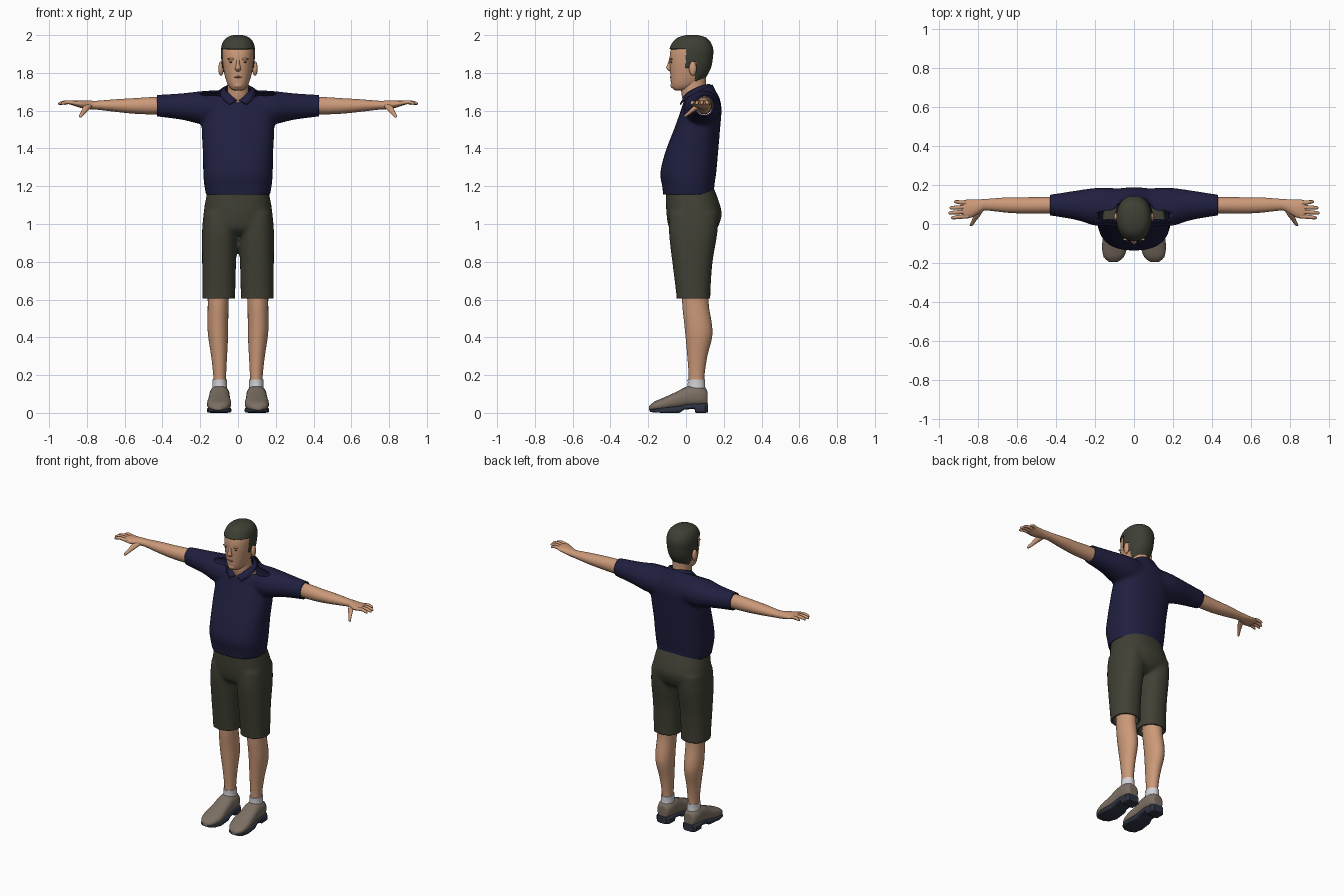
import bpy, bmesh, math
from mathutils import Vector

cube = bpy.data.objects.get("Cube")
if cube:
    bpy.data.objects.remove(cube, do_unlink=True)


def material(name, r, g, b):
    m = bpy.data.materials.new(name)
    m.use_nodes = True
    m.diffuse_color = (r, g, b, 1)
    bsdf = next(n for n in m.node_tree.nodes if n.type == 'BSDF_PRINCIPLED')
    bsdf.inputs["Base Color"].default_value = (r, g, b, 1)
    bsdf.inputs["Roughness"].default_value = 0.8
    return m


SKIN = material("skin", .60, .32, .19)
HAIR = material("dark hair", .048, .05, .034)
SHIRT = material("navy cloth", .014, .014, .052)
SHORTS = material("olive cloth", .052, .052, .035)
SHOE = material("taupe leather", .20, .16, .125)
SOLE = material("slate rubber", .027, .034, .055)
SOCK = material("white cotton", .65, .65, .68)
EYE = material("eye brown", .10, .05, .03)
LIP = material("lip", .38, .15, .10)

# Each axis sweeps rings whose two radii lie along the other two directions
SPAN = {'X': (1, 2), 'Y': (0, 2), 'Z': (0, 1)}


def spline(rows, sub):
    """Catmull-Rom interpolation of the ring rows."""
    rows = [Vector(r) for r in rows]
    out = []
    for i in range(len(rows) - 1):
        a, b, c, d = (rows[max(0, min(len(rows) - 1, i + k))] for k in (-1, 0, 1, 2))
        for s in range(sub):
            t = s / sub
            out.append(b + (c - a) * (t / 2) + (a * 2 - b * 5 + c * 4 - d) * (t * t / 2)
                       + (b * 3 - a - c * 3 + d) * (t ** 3 / 2))
    return out + [rows[-1]]


def loft(bm, rows, axis='Z', power=2, segs=28, sub=4):
    """Closed skin over rings given as x, y, z, first radius, second radius."""
    u, v = SPAN[axis]
    rings = []
    for row in spline(rows, sub):
        ring = []
        for k in range(segs):
            a = math.tau * k / segs
            p = Vector(row[:3])
            for i, w, r in ((u, math.cos(a), row[3]), (v, math.sin(a), row[4])):
                p[i] += r * math.copysign(abs(w) ** (2 / power), w)
            p.z = max(p.z, 0)
            ring.append(bm.verts.new(p))
        rings.append(ring)
    for lo, hi in zip(rings, rings[1:]):
        for k in range(segs):
            n = (k + 1) % segs
            bm.faces.new((lo[k], lo[n], hi[n], hi[k]))
    bm.faces.new(rings[0])
    bm.faces.new(rings[-1])


def finish(name, bm, mat, mirror=False, angle=50):
    bmesh.ops.recalc_face_normals(bm, faces=bm.faces)
    mesh = bpy.data.meshes.new(name)
    bm.to_mesh(mesh)
    bm.free()
    mesh.materials.append(mat)
    for f in mesh.polygons:
        f.use_smooth = True
    mesh.set_sharp_from_angle(angle=math.radians(angle))
    ob = bpy.data.objects.new(name, mesh)
    bpy.context.collection.objects.link(ob)
    if mirror:
        ob.modifiers.new("Mirror", 'MIRROR').use_mirror_merge = False
    return ob


def part(name, mat, rows, axis='Z', mirror=False, angle=50, **kw):
    bm = bmesh.new()
    loft(bm, rows, axis, **kw)
    return finish(name, bm, mat, mirror, angle)


def blob(name, mat, loc, size, mirror=False):
    bm = bmesh.new()
    bmesh.ops.create_uvsphere(bm, u_segments=20, v_segments=12, radius=1)
    for v in bm.verts:
        v.co = Vector(loc) + Vector(size) * Vector((0, 0, 0)).length + Vector(
            [c * s for c, s in zip(v.co, size)])
    return finish(name, bm, mat, mirror)


def thicken(ob, amount):
    m = ob.modifiers.new("Thickness", 'SOLIDIFY')
    m.thickness, m.offset = amount, -1


def garment(name, mat, bm, cuts, thickness):
    """Fuse overlapping lofts into one cloth, then trim its openings."""
    ob = finish(name, bm, mat)
    m = ob.modifiers.new("Fuse", 'REMESH')
    m.mode, m.voxel_size = 'VOXEL', .011
    m = ob.modifiers.new("Relax", 'SMOOTH')
    m.factor, m.iterations = .5, 6
    graph = bpy.context.evaluated_depsgraph_get()
    mesh = bpy.data.meshes.new_from_object(ob.evaluated_get(graph))
    bpy.data.objects.remove(ob, do_unlink=True)
    bm = bmesh.new()
    bm.from_mesh(mesh)
    for co, no in cuts:
        bmesh.ops.bisect_plane(bm, geom=bm.verts[:] + bm.edges[:] + bm.faces[:],
                               plane_co=co, plane_no=no, clear_outer=True)
    thicken(finish(name, bm, mat), thickness)


# Shirt: torso and both sleeves
bm = bmesh.new()
loft(bm, [(0, .015, 1.12, .162, .132), (0, .012, 1.2, .178, .138), (0, .012, 1.27, .184, .148),
          (0, .03, 1.38, .186, .14), (0, .058, 1.5, .192, .122), (0, .08, 1.6, .185, .108),
          (0, .085, 1.66, .15, .095), (0, .075, 1.70, .10, .085), (0, .06, 1.76, .072, .07)],
     power=2.4, segs=40)
for s in (-1, 1):
    loft(bm, [(s * .05, .09, 1.61, .09, .095), (s * .13, .088, 1.615, .098, .092),
              (s * .2, .088, 1.616, .097, .087), (s * .3, .096, 1.622, .075, .07),
              (s * .46, .097, 1.627, .049, .055)], 'X')
garment("polo_shirt", SHIRT, bm,
        [((0, 0, 1.155), (0, 0, -1)), ((.43, 0, 0), (1, 0, 0)), ((-.43, 0, 0), (-1, 0, 0)),
         ((0, .13, 1.735), (0, -.5, 1))], .008)

# Folded collar: a strip from the nape round to the front tip
bm = bmesh.new()
inner = spline([(0, .128, 1.74), (.05, .1, 1.738), (.072, .05, 1.72), (.045, 0, 1.69), (.006, -.022, 1.655)], 4)
outer = spline([(0, .152, 1.705), (.065, .12, 1.708), (.097, .05, 1.695), (.078, -.01, 1.66), (.045, -.034, 1.635)], 4)
strip = [(bm.verts.new(a), bm.verts.new(b)) for a, b in zip(inner, outer)]
for (a, b), (c, d) in zip(strip, strip[1:]):
    bm.faces.new((a, b, d, c))
thicken(finish("collar", bm, SHIRT, mirror=True), .008)

# Shorts: seat and both legs
bm = bmesh.new()
loft(bm, [(0, .018, 1.2, .155, .125), (0, .034, 1.12, .173, .14), (0, .043, 1.05, .182, .146),
          (0, .038, .98, .178, .128), (0, .035, .945, .12, .09)], power=2.3, segs=40)
for s in (-1, 1):
    loft(bm, [(s * .094, .042, 1.06, .088, .13), (s * .097, .038, .95, .094, .128),
              (s * .1, .034, .8, .09, .107), (s * .101, .038, .65, .087, .092),
              (s * .101, .042, .55, .087, .087)], power=2.3)
garment("shorts", SHORTS, bm, [((0, 0, .605), (0, 0, -1))], .012)

# Legs, socks and shoes
part("leg", SKIN, [(.103, .05, .72, .06, .072), (.105, .05, .58, .055, .07), (.107, .064, .47, .055, .073),
                   (.105, .068, .4, .052, .07), (.1, .06, .3, .042, .053), (.097, .056, .2, .034, .042),
                   (.097, .055, .13, .034, .042)], mirror=True)
part("sock", SOCK, [(.097, .055, .1, .042, .05), (.097, .055, .15, .038, .046),
                    (.097, .055, .176, .038, .046)], mirror=True)
part("shoe_upper", SHOE, [(.098, .114, .07, .02, .025), (.098, .108, .08, .038, .045),
                          (.098, .07, .088, .052, .055), (.098, .01, .085, .054, .056),
                          (.099, -.05, .066, .058, .046), (.1, -.12, .046, .064, .034),
                          (.104, -.17, .034, .05, .024), (.106, -.196, .024, .02, .01)],
     'Y', mirror=True, power=2.4)
part("shoe_sole", SOLE, [(.098, .116, .026, .036, .024), (.098, .1, .025, .05, .025),
                         (.098, .05, .025, .052, .025), (.098, .045, .036, .052, .014),
                         (.098, -.01, .03, .052, .013), (.099, -.035, .018, .056, .018),
                         (.1, -.12, .014, .065, .014), (.104, -.17, .012, .052, .01),
                         (.106, -.19, .012, .025, .006)], 'Y', mirror=True, power=5, sub=1, angle=35)

# Arms and hands
part("arm", SKIN, [(.36, .096, 1.627, .043, .046), (.45, .096, 1.626, .043, .046),
                   (.55, .095, 1.625, .042, .041), (.65, .097, 1.627, .039, .033),
                   (.75, .099, 1.629, .03, .023), (.78, .095, 1.63, .032, .023),
                   (.83, .08, 1.634, .045, .02), (.865, .076, 1.639, .048, .014),
                   (.885, .074, 1.64, .042, .008)], 'X', mirror=True)
for finger, y0, y1, tip in (("index", .04, .032, .938), ("middle", .063, .057, .952),
                            ("ring", .087, .083, .946), ("little", .108, .114, .922)):
    mid = (.86 + tip) / 2
    part(finger + "_finger", SKIN, [(.85, y0, 1.638, .011, .011), (mid, (y0 + y1) / 2, 1.645, .0105, .01),
                                    (tip - .008, y1, 1.639, .008, .008), (tip, y1, 1.636, .003, .003)],
         'X', mirror=True, segs=12)
part("thumb", SKIN, [(.79, .075, 1.627, .02, .015), (.805, .045, 1.612, .018, .016),
                     (.82, .018, 1.59, .012, .012), (.833, -.004, 1.573, .009, .009),
                     (.837, -.011, 1.567, .003, .003)], 'Y', mirror=True, segs=14)

# Neck and head
part("neck", SKIN, [(0, .075, 1.6, .075, .075), (0, .062, 1.66, .068, .08), (0, .042, 1.71, .056, .068),
                    (0, .04, 1.8, .056, .066)])
SKULL = [(0, -.03, 1.708, .022, .028), (0, -.02, 1.716, .038, .05), (0, -.004, 1.738, .054, .075),
         (0, .01, 1.775, .067, .092), (0, .02, 1.82, .077, .105), (0, .024, 1.87, .083, .111),
         (0, .028, 1.92, .084, .109), (0, .03, 1.96, .072, .09), (0, .032, 1.982, .05, .063),
         (0, .032, 1.993, .018, .024)]
part("head", SKIN, SKULL, power=2.2, segs=48)

# Hair: an enlarged skull cap trimmed to the hairline
bm = bmesh.new()
loft(bm, [(x, y, z + .007, a + .006, b + .007) for x, y, z, a, b in SKULL], power=2.2, segs=72, sub=8)


def hairline(y):
    if y < 0:
        return 1.925
    if y < .022:
        return 1.83
    return 1.858 if y < .052 else 1.745


bare = [f for f in bm.faces if f.calc_center_median().z < hairline(f.calc_center_median().y)]
bmesh.ops.delete(bm, geom=bare, context='FACES')
thicken(finish("hair", bm, HAIR), .009)

# Face
part("nose", SKIN, [(0, -.082, 1.878, .007, .006), (0, -.086, 1.85, .009, .01), (0, -.088, 1.828, .014, .017),
                    (0, -.085, 1.816, .015, .013), (0, -.08, 1.808, .008, .006)], segs=16)
blob("chin", SKIN, (0, -.066, 1.735), (.026, .016, .018))
blob("ear", SKIN, (.09, .036, 1.823), (.014, .02, .038), mirror=True)
blob("eye", EYE, (.035, -.0765, 1.857), (.013, .005, .004), mirror=True)
blob("brow", SKIN, (.034, -.078, 1.873), (.022, .008, .006), mirror=True)
blob("mouth", LIP, (0, -.08, 1.778), (.021, .006, .005))
